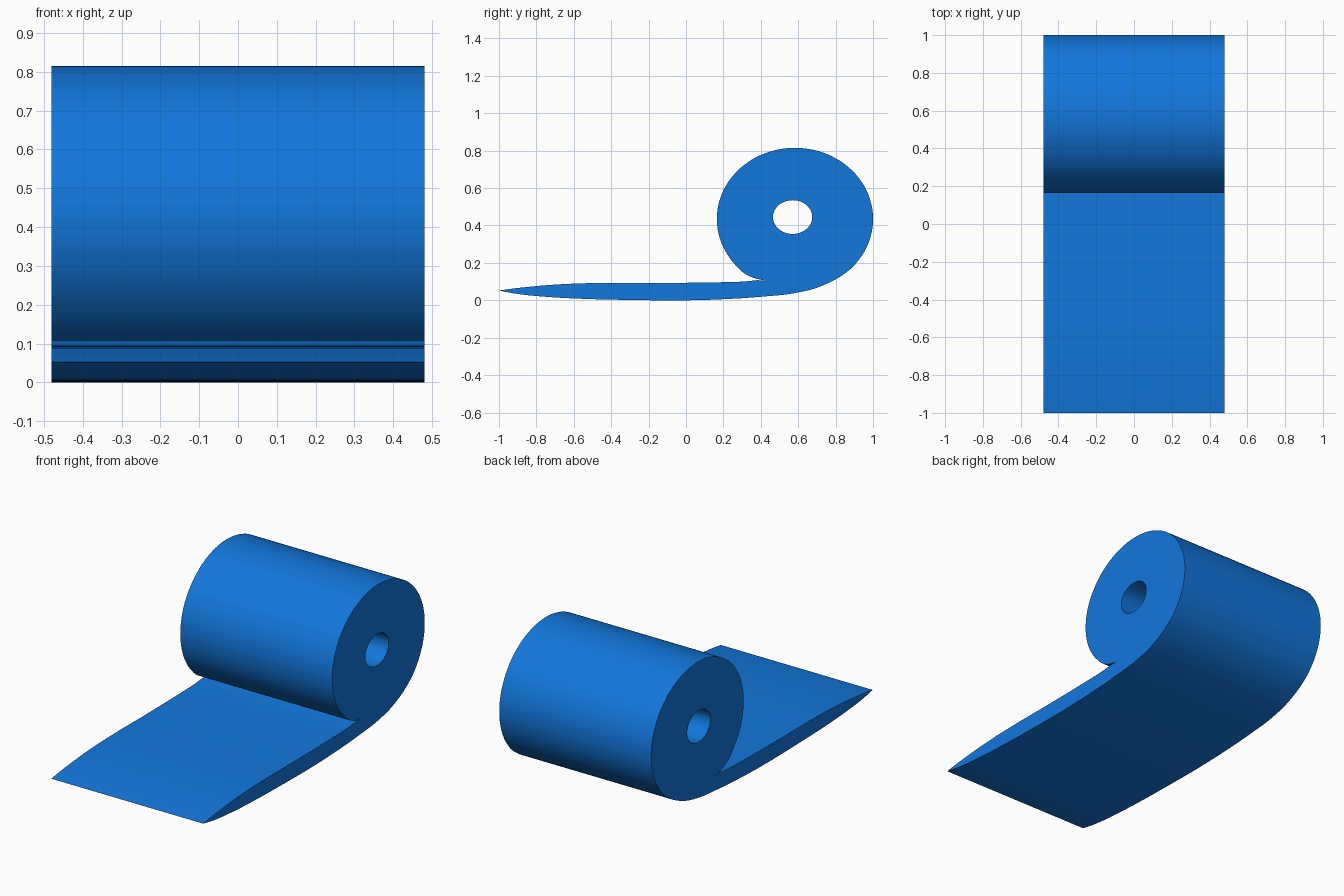
import bpy, bmesh, math

if "Cube" in bpy.data.objects:
    bpy.data.objects.remove(bpy.data.objects["Cube"])

HALF_WIDTH = 0.48

blue = bpy.data.materials.new("bright blue")
blue.diffuse_color = (0.006, 0.185, 0.72, 1)
blue.use_nodes = True
blue.node_tree.nodes["Principled BSDF"].inputs["Base Color"].default_value = blue.diffuse_color


def ellipse(cy, cz, ry, rz, start, end, steps):
    angles = [math.radians(start + (end - start) * i / steps) for i in range(steps + 1)]
    return [(cy + ry * math.cos(a), cz + rz * math.sin(a)) for a in angles]


def add_loop(curve, points, corners=()):
    """Closed smooth bezier loop; points listed in corners stay sharp."""
    spline = curve.splines.new('BEZIER')
    spline.bezier_points.add(len(points) - 1)
    spline.use_cyclic_u = True
    spline.resolution_u = 6
    for bp, p in zip(spline.bezier_points, points):
        bp.co = (p[0], p[1], 0)
        kind = 'VECTOR' if p in corners else 'AUTO'
        bp.handle_left_type = bp.handle_right_type = kind


# Side profile: tapered sheet underside, around the roll, back along the sheet top
tip, notch, lip = (-1.0, 0.052), (0.425, 0.103), (0.385, 0.108)
underside = [(-0.9, 0.034), (-0.75, 0.019), (-0.55, 0.008), (-0.3, 0.002), (0.0, 0.0),
             (0.2, 0.006), (0.4, 0.019), (0.6, 0.042), (0.74, 0.083)]
roll = ellipse(0.5825, 0.435, 0.4175, 0.38, -46, 232, 24)
top = [(0.3, 0.1), (0.15, 0.096), (-0.1, 0.093), (-0.5, 0.092),
       (-0.7, 0.084), (-0.85, 0.071), (-0.94, 0.061)]

curve = bpy.data.curves.new("roll_profile", 'CURVE')
curve.dimensions = '2D'
curve.fill_mode = 'BOTH'
curve.extrude = HALF_WIDTH
add_loop(curve, [tip] + underside + roll + [notch, lip] + top, (tip, notch, lip))
# Core hole through the roll
add_loop(curve, ellipse(0.57, 0.445, 0.105, 0.09, 0, 345, 23))

sheet_roll = bpy.data.objects.new("sheet_roll", curve)
bpy.context.collection.objects.link(sheet_roll)
sheet_roll.rotation_euler = (math.pi / 2, 0, math.pi / 2)
bpy.context.view_layer.objects.active = sheet_roll
sheet_roll.select_set(True)
bpy.ops.object.convert(target='MESH')
sheet_roll = bpy.context.object
bpy.ops.object.transform_apply(location=False, rotation=True, scale=False)

# Weld caps to the sides and shade
bm = bmesh.new()
bm.from_mesh(sheet_roll.data)
bmesh.ops.remove_doubles(bm, verts=bm.verts, dist=0.0001)
bmesh.ops.recalc_face_normals(bm, faces=bm.faces)
bm.to_mesh(sheet_roll.data)
bm.free()
sheet_roll.data.materials.clear()
sheet_roll.data.materials.append(blue)
bpy.ops.object.shade_smooth_by_angle(angle=math.radians(35))
